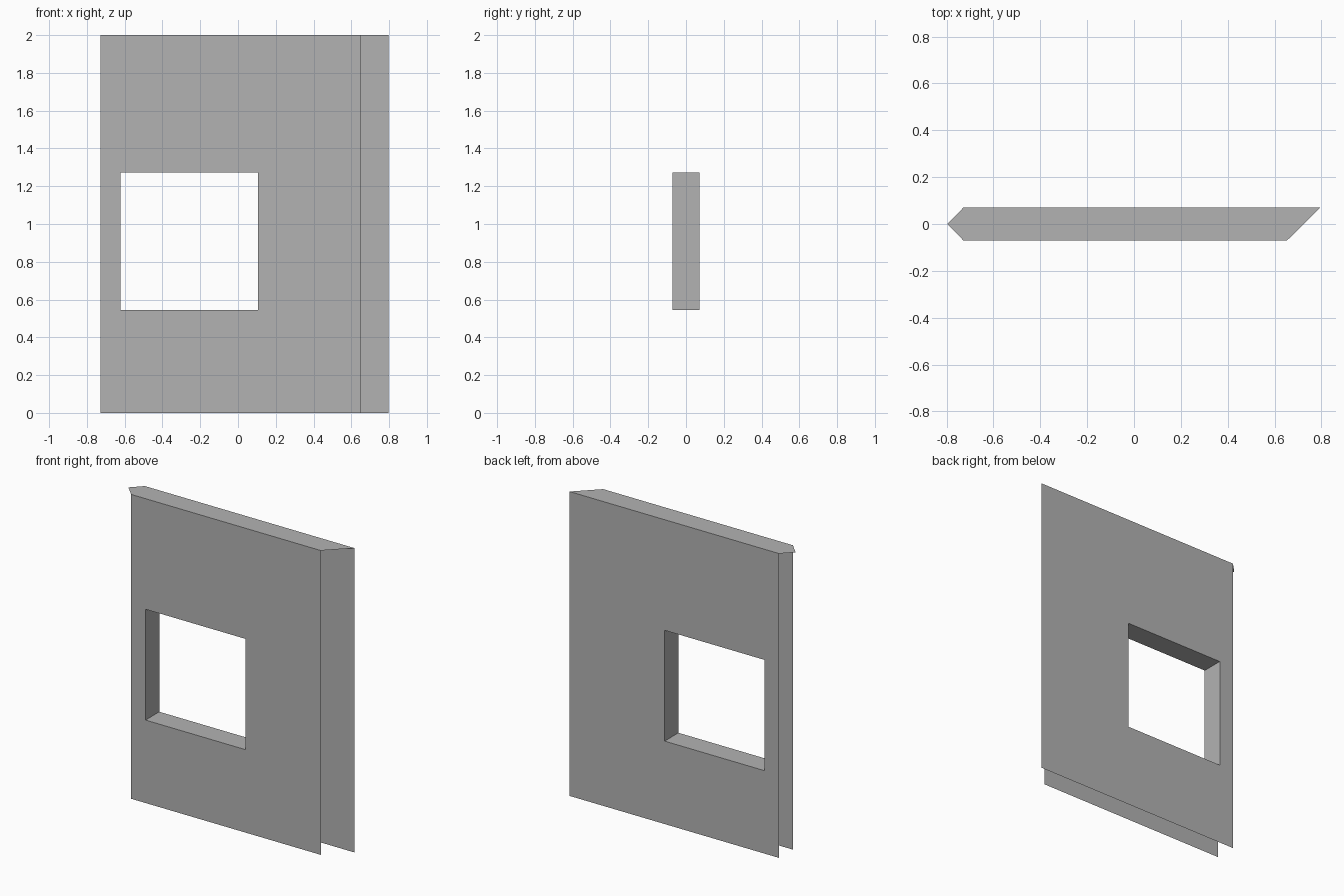
import bpy
import bmesh

cube = bpy.data.objects.get("Cube")
if cube:
    bpy.data.objects.remove(cube, do_unlink=True)

# Main dimensions
T = 0.0715                       # half thickness of the wall
HEIGHT = 2.0
LEFT, TIP = -0.727, -0.797       # square end and pointed end of the cap
FRONT_END, BACK_END = 0.652, 0.797   # mitred end
WX0, WX1 = -0.622, 0.105         # window opening
WZ0, WZ1 = 0.545, 1.273

grey = bpy.data.materials.new("plain grey")
grey.use_nodes = True
colour = (0.45, 0.45, 0.45, 1.0)
grey.diffuse_color = colour
bsdf = next(n for n in grey.node_tree.nodes if n.type == 'BSDF_PRINCIPLED')
bsdf.inputs["Base Color"].default_value = colour


def add_part(name, polygons):
    """Make one flat-shaded object from a list of polygons."""
    bm = bmesh.new()
    for poly in polygons:
        bm.faces.new([bm.verts.new(p) for p in poly])
    bmesh.ops.remove_doubles(bm, verts=bm.verts, dist=1e-5)
    mesh = bpy.data.meshes.new(name)
    bm.to_mesh(mesh)
    bm.free()
    mesh.materials.append(grey)
    obj = bpy.data.objects.new(name, mesh)
    bpy.context.collection.objects.link(obj)
    return obj


def sheet(y, right_end):
    """Upright sheet as a 3 x 3 grid of panels with the window panel left out."""
    xs = [LEFT, WX0, WX1, right_end]
    zs = [0, WZ0, WZ1, HEIGHT]
    panels = []
    for i in range(3):
        for k in range(3):
            if (i, k) == (1, 1):
                continue
            quad = [(xs[i], y, zs[k]), (xs[i + 1], y, zs[k]),
                    (xs[i + 1], y, zs[k + 1]), (xs[i], y, zs[k + 1])]
            panels.append(quad if y < 0 else quad[::-1])
    return panels


# Front and back faces of the wall, open at the ends and the bottom
add_part("front_sheet", sheet(-T, FRONT_END))
add_part("back_sheet", sheet(T, BACK_END))

# Top cap with a pointed end and a mitred end
outline = [(TIP, 0), (LEFT, -T), (FRONT_END, -T), (BACK_END, T), (LEFT, T)]
add_part("top_cap", [[(x, y, HEIGHT) for x, y in outline]])

# Four walls lining the window opening, facing inwards
corners = [(WX0, WZ0), (WX1, WZ0), (WX1, WZ1), (WX0, WZ1)]
lining = []
for (xa, za), (xb, zb) in zip(corners, corners[1:] + corners[:1]):
    lining.append([(xa, -T, za), (xb, -T, zb), (xb, T, zb), (xa, T, za)])
add_part("window_lining", lining)
